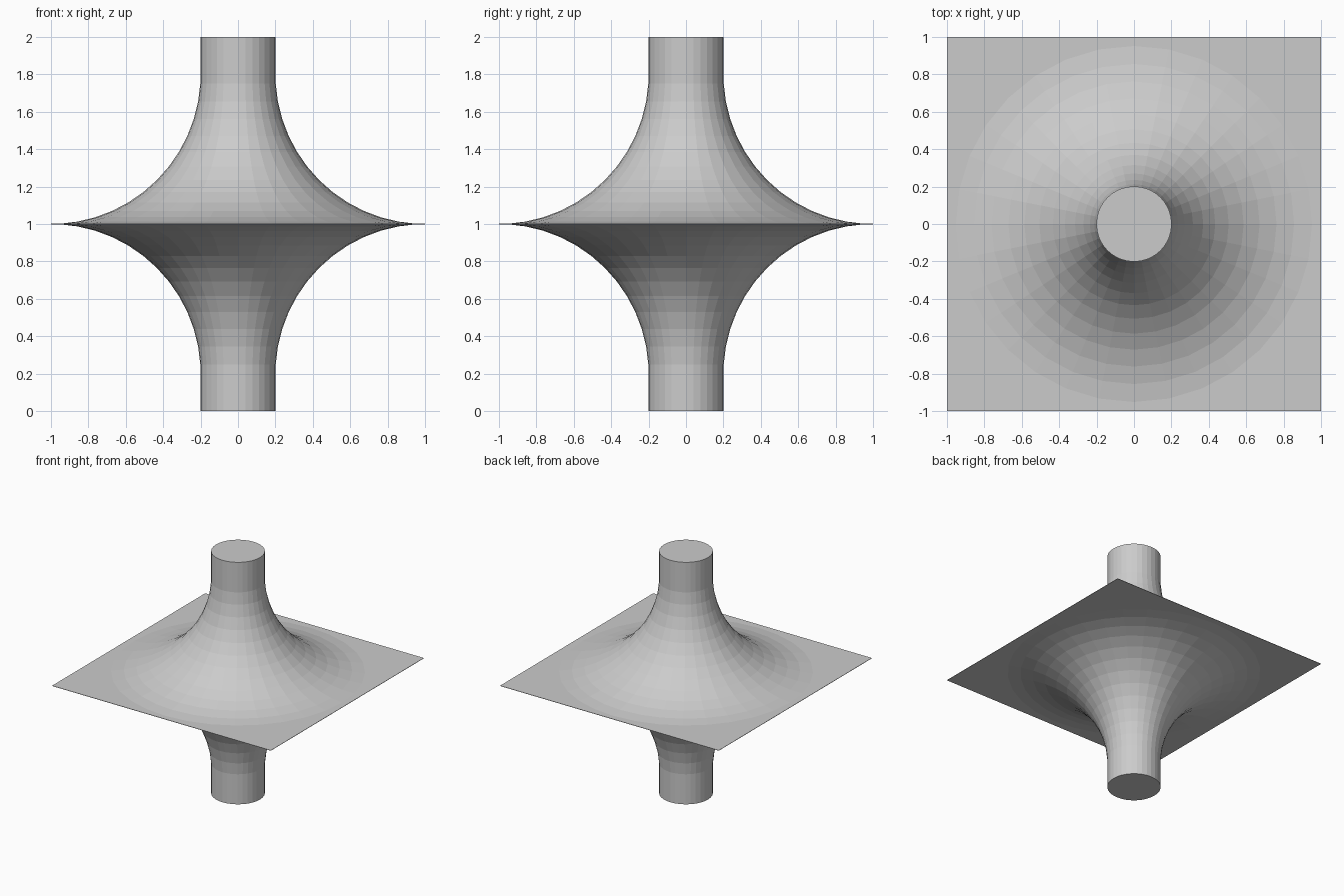
import bpy, bmesh, math

if "Cube" in bpy.data.objects:
    bpy.data.objects.remove(bpy.data.objects["Cube"])

SIDES, STEPS = 32, 13      # facets around the axis, facets per flare
R, HALF = 0.8, 1.0         # flare radius, half size of the model

grey = bpy.data.materials.new("plain grey")
grey.diffuse_color = (0.6, 0.6, 0.6, 1)
grey.use_nodes = True
grey.node_tree.nodes["Principled BSDF"].inputs["Base Color"].default_value = grey.diffuse_color

# Profile from the sheet up to the end of the tube: (radius, height above sheet)
flare = [(k + 0.5) * math.pi / 2 / STEPS for k in range(STEPS)]
profile = [(HALF - R * math.sin(a), HALF * R - R * math.cos(a)) for a in flare]
profile.append((profile[-1][0], HALF))

bm = bmesh.new()


def ring(r, z):
    return [bm.verts.new((r * math.cos(2 * math.pi * i / SIDES),
                          r * math.sin(2 * math.pi * i / SIDES), z))
            for i in range(SIDES)]


def square_ring(z):
    """Outline of the square sheet, matched to the facets of the flare."""
    verts = []
    for i in range(SIDES):
        c, s = math.cos(2 * math.pi * i / SIDES), math.sin(2 * math.pi * i / SIDES)
        k = HALF / max(abs(c), abs(s))
        verts.append(bm.verts.new((k * c, k * s, z)))
    return verts


def bridge(a, b):
    for i in range(SIDES):
        j = (i + 1) % SIDES
        bm.faces.new((a[i], a[j], b[j], b[i]))


# Upper and lower halves: flat sheet, curved flare, straight tube, end cap
edges = []
for side in (1, -1):
    rings = [square_ring(1 + side * profile[0][1])]
    rings += [ring(r, 1 + side * h) for r, h in profile]
    for a, b in zip(rings, rings[1:]):
        bridge(a, b)
    bm.faces.new(rings[-1])
    edges.append(rings[0])
bridge(*edges)             # thin rim of the sheet

bmesh.ops.recalc_face_normals(bm, faces=bm.faces)
mesh = bpy.data.meshes.new("flared_tube_through_sheet")
bm.to_mesh(mesh)
bm.free()
mesh.materials.append(grey)
obj = bpy.data.objects.new("flared_tube_through_sheet", mesh)
bpy.context.collection.objects.link(obj)
